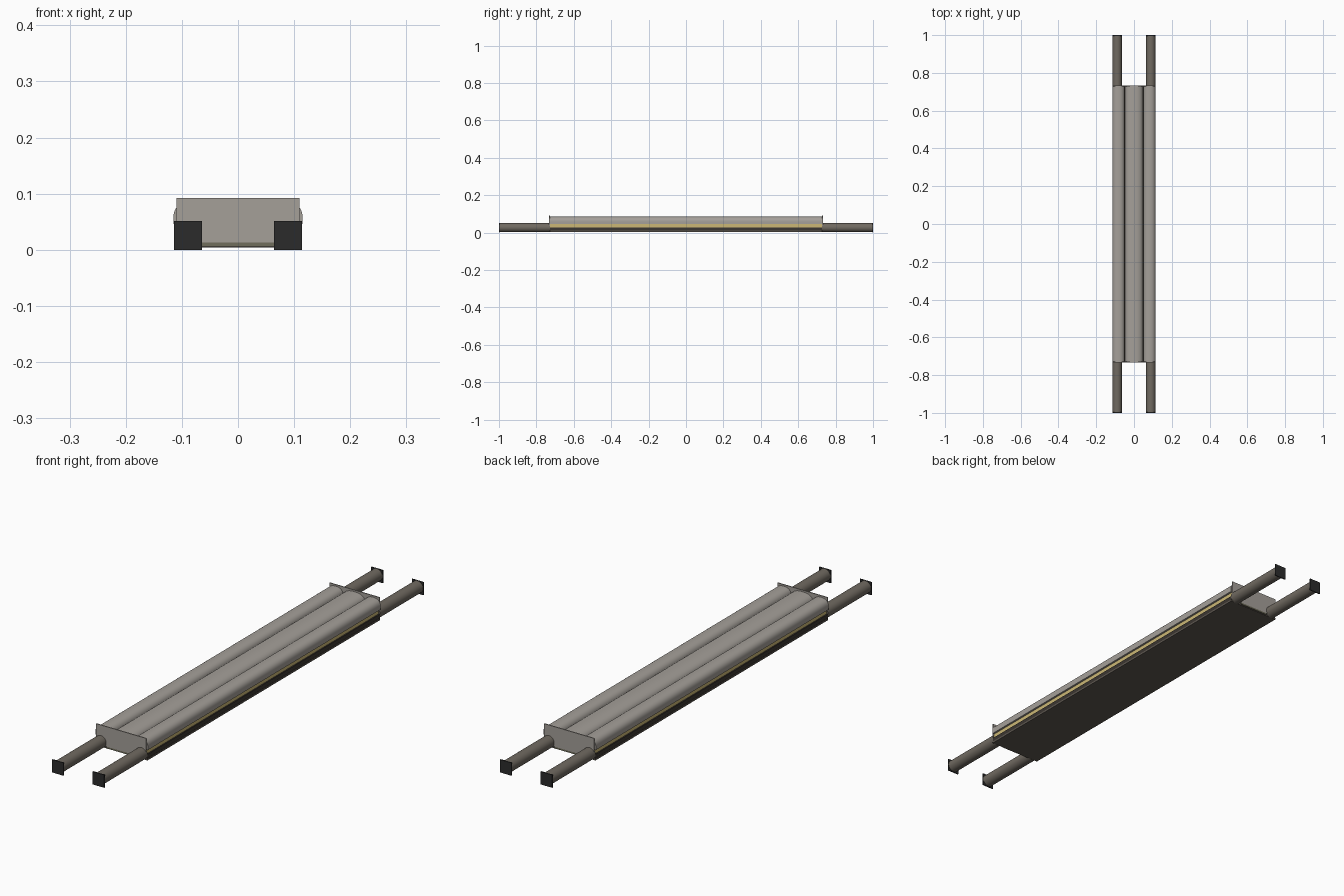
import bpy, bmesh, math

cube = bpy.data.objects.get("Cube")
if cube:
    bpy.data.objects.remove(cube, do_unlink=True)


def srgb(c):
    return c / 12.92 if c <= 0.04045 else ((c + 0.055) / 1.055) ** 2.4


def material(name, r, g, b):
    m = bpy.data.materials.new(name)
    colour = (srgb(r), srgb(g), srgb(b), 1)
    m.diffuse_color = colour
    m.use_nodes = True
    bsdf = m.node_tree.nodes["Principled BSDF"]
    bsdf.inputs["Base Color"].default_value = colour
    bsdf.inputs["Roughness"].default_value = 0.8
    return m


GREY = material("warm grey cloth", 0.645, 0.625, 0.6)
POLE = material("brown grey pole", 0.44, 0.415, 0.38)
YELLOW = material("straw yellow", 0.8, 0.72, 0.46)
SHEET = material("brown underside", 0.37, 0.345, 0.315)
DARK = material("dark brown", 0.23, 0.21, 0.19)
BLACK = material("black", 0.17, 0.17, 0.17)
OLIVE = material("olive grey", 0.44, 0.43, 0.36)

BODY = 0.728  # half length of the padded body


def extrude(name, profile, y0, y1, mat, smooth=False):
    """Prism along y from an outline of (x, z) points."""
    bm = bmesh.new()
    face = bm.faces.new([bm.verts.new((x, y0, z)) for x, z in profile])
    grown = bmesh.ops.extrude_face_region(bm, geom=[face])["geom"]
    verts = [v for v in grown if isinstance(v, bmesh.types.BMVert)]
    bmesh.ops.translate(bm, vec=(0, y1 - y0, 0), verts=verts)
    bmesh.ops.recalc_face_normals(bm, faces=bm.faces)
    mesh = bpy.data.meshes.new(name)
    bm.to_mesh(mesh)
    bm.free()
    mesh.materials.append(mat)
    obj = bpy.data.objects.new(name, mesh)
    bpy.context.collection.objects.link(obj)
    if smooth:
        bpy.ops.object.select_all(action="DESELECT")
        bpy.context.view_layer.objects.active = obj
        obj.select_set(True)
        bpy.ops.object.shade_smooth_by_angle(angle=math.radians(35))


def box(name, x0, x1, y0, y1, z0, z1, mat):
    extrude(name, [(x0, z0), (x1, z0), (x1, z1), (x0, z1)], y0, y1, mat)


def arc(cx, cz, rx, rz, sweep, steps, power=1.0):
    """Elliptical arc; a power below 1 makes it squarer."""
    def squash(v):
        return math.copysign(abs(v) ** power, v)
    angles = [sweep * i / steps for i in range(steps + 1)]
    return [(cx + rx * squash(math.cos(a)), cz + rz * squash(math.sin(a))) for a in angles]


# Layered base: underside sheet, dark sides, recessed yellow band, groove liner
box("underside_sheet", -0.113, 0.113, -BODY, BODY, 0.004, 0.011, SHEET)
box("dark_tray", -0.112, 0.112, -BODY, BODY, 0.011, 0.027, DARK)
box("yellow_band", -0.107, 0.107, -BODY, BODY, 0.027, 0.046, YELLOW)
box("groove_liner", -0.1, 0.1, -BODY, BODY, 0.046, 0.052, DARK)

# Three rounded pads
for name, cx, half in (("right_pad", -0.082, 0.033), ("middle_pad", 0, 0.047),
                       ("left_pad", 0.082, 0.033)):
    outline = arc(cx, 0.057, half, 0.029, math.pi, 24, 0.85)
    outline += [(cx - half, 0.046), (cx + half, 0.046)]
    extrude(name, outline, -BODY, BODY, GREY, True)

# End boards and the strips under them
for name, s in (("front", -1), ("back", 1)):
    y0, y1 = sorted((s * BODY, s * (BODY + 0.004)))
    box(name + "_end_board", -0.11, 0.11, y0, y1, 0.013, 0.092, GREY)
    box(name + "_end_strip", -0.064, 0.064, y0, y1, 0.0063, 0.013, OLIVE)

# Carrying poles with square caps, in stubs that run into the body
for side, cx in (("right", -0.089), ("left", 0.089)):
    ring = arc(cx, 0.0265, 0.0245, 0.024, math.tau, 32)[:-1]
    for end, s in (("front", -1), ("back", 1)):
        y0, y1 = sorted((s * (BODY - 0.001), s * 0.997))
        extrude(f"{side}_{end}_pole", ring, y0, y1, POLE, True)
        y0, y1 = sorted((s * 0.996, s))
        box(f"{side}_{end}_cap", cx - 0.025, cx + 0.025, y0, y1, 0, 0.051, BLACK)
